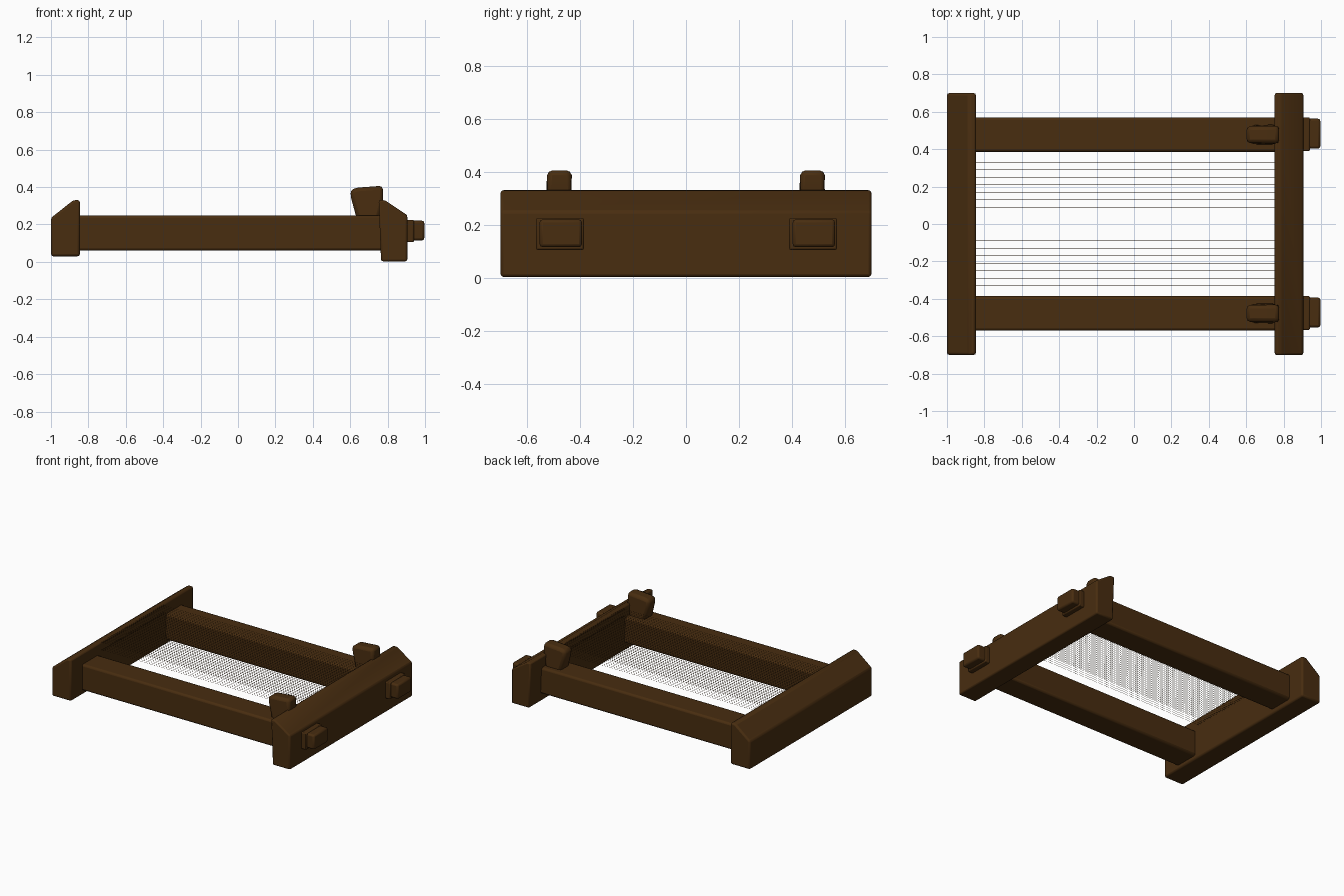
import bpy, bmesh

cube = bpy.data.objects.get("Cube")
if cube:
    bpy.data.objects.remove(cube, do_unlink=True)

wood = bpy.data.materials.new("dark brown wood")
wood.use_nodes = True
color = (0.065, 0.026, 0.005, 1)
wood.diffuse_color = color
wood.node_tree.nodes["Principled BSDF"].inputs["Base Color"].default_value = color


def finish(name, bm, bevel=0.0):
    """Turn a bmesh into a wooden object with softened edges."""
    bmesh.ops.recalc_face_normals(bm, faces=bm.faces)
    mesh = bpy.data.meshes.new(name)
    bm.to_mesh(mesh)
    bm.free()
    mesh.materials.append(wood)
    obj = bpy.data.objects.new(name, mesh)
    bpy.context.collection.objects.link(obj)
    if bevel:
        mod = obj.modifiers.new("soft edges", 'BEVEL')
        mod.width = bevel
        mod.segments = 2
        mod.limit_method = 'ANGLE'
        bpy.ops.object.select_all(action='DESELECT')
        obj.select_set(True)
        bpy.context.view_layer.objects.active = obj
        bpy.ops.object.shade_smooth_by_angle(angle=0.6)
    return obj


def extrude_profile(name, profile, y0, y1, bevel):
    """Sweep an x/z outline along y."""
    bm = bmesh.new()
    face = bm.faces.new([bm.verts.new((x, y0, z)) for x, z in profile])
    out = bmesh.ops.extrude_face_region(bm, geom=[face])
    verts = [v for v in out["geom"] if isinstance(v, bmesh.types.BMVert)]
    bmesh.ops.translate(bm, verts=verts, vec=(0, y1 - y0, 0))
    return finish(name, bm, bevel)


def add_box(bm, lo, hi):
    verts = bmesh.ops.create_cube(bm, size=1)["verts"]
    for v in verts:
        v.co = [(a + b) / 2 + c * (b - a) for a, b, c in zip(lo, hi, v.co)]
    return verts


def box(name, lo, hi, bevel):
    bm = bmesh.new()
    add_box(bm, lo, hi)
    return finish(name, bm, bevel)


# End bars with a sloped outer top edge
extrude_profile("fixed_end_bar", [(-1, 0.03), (-1, 0.235), (-0.88, 0.33),
                (-0.845, 0.33), (-0.845, 0.03)], -0.7, 0.7, 0.012)
extrude_profile("sliding_end_bar", [(0.765, 0.003), (0.905, 0.003), (0.905, 0.25),
                (0.785, 0.33), (0.752, 0.33)], -0.7, 0.7, 0.01)

for side, label in ((-1, "right"), (1, "left")):
    y = 0.478 * side

    # Long side rail
    box(f"{label}_rail", (-0.87, y - 0.092, 0.06), (0.8, y + 0.092, 0.248), 0.014)

    # Tenon through the sliding bar, with a slightly smaller tip
    box(f"{label}_tenon", (0.88, y - 0.088, 0.105), (0.94, y + 0.092, 0.225), 0.006)
    box(f"{label}_tenon_tip", (0.9, y - 0.075, 0.115), (0.996, y + 0.085, 0.22), 0.012)

    # Locking wedge, narrowed toward its front and bottom
    wedge = [(0.635, 0.23), (0.605, 0.34), (0.6, 0.385), (0.64, 0.397),
             (0.775, 0.407), (0.775, 0.33), (0.755, 0.23)]
    obj = extrude_profile(f"{label}_wedge", wedge, y - 0.053, y + 0.053, 0.02)
    for v in obj.data.vertices:
        if v.co.x < 0.62 or v.co.z > 0.38:
            v.co.y = y + (v.co.y - y) * 0.85

# Warp threads in two layers between the end bars
bm = bmesh.new()
count, half = 36, 0.0005
for z in (0.272, 0.326):
    for i in range(count):
        y = -0.35 + 0.7 * i / (count - 1)
        add_box(bm, (-0.86, y - half, z - half), (0.77, y + half, z + half))
finish("warp_threads", bm)
